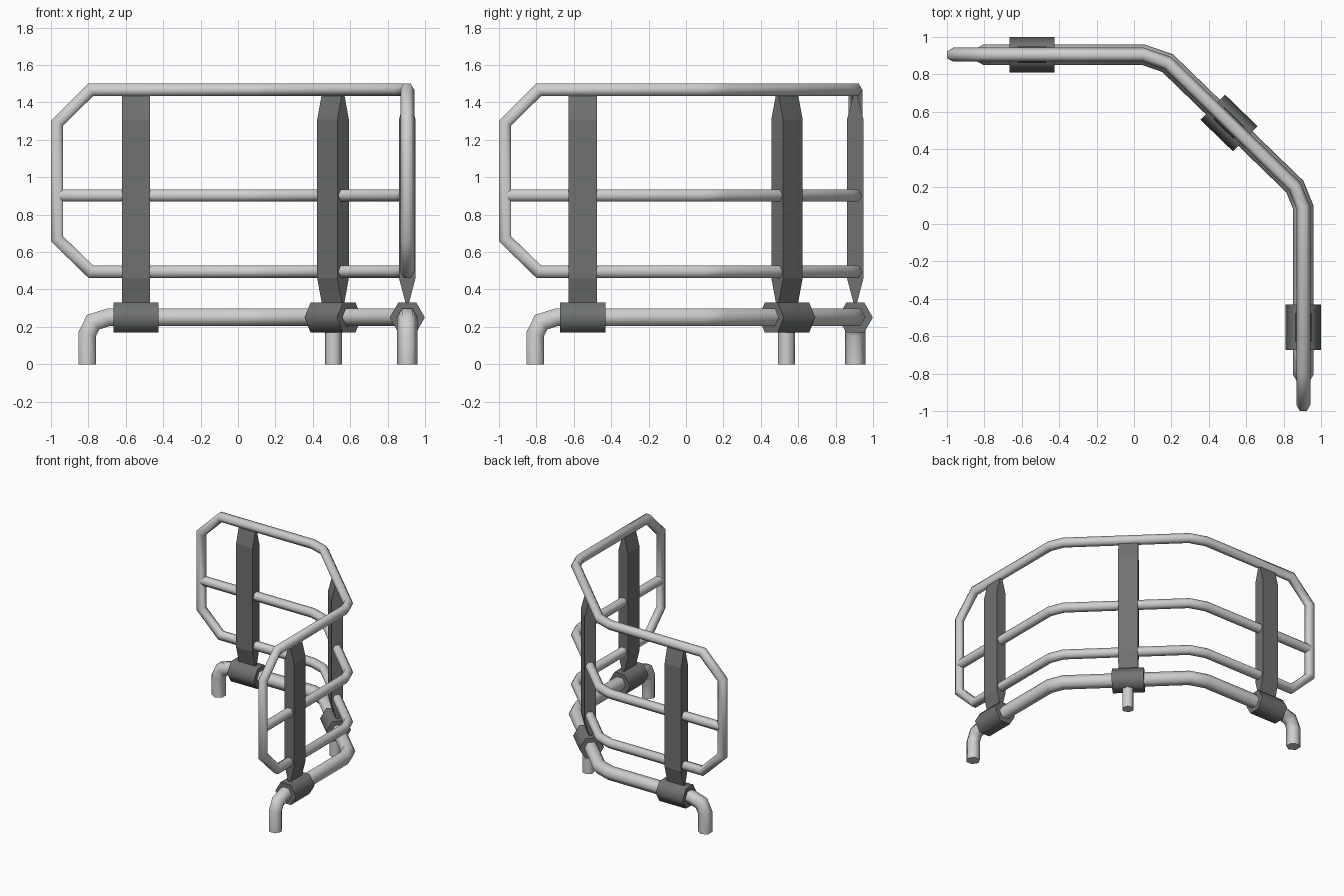
import bpy, math
from mathutils import Vector

if "Cube" in bpy.data.objects:
    bpy.data.objects.remove(bpy.data.objects["Cube"])


def material(name, rgb):
    m = bpy.data.materials.new(name)
    m.diffuse_color = (*rgb, 1)
    m.use_nodes = True
    m.node_tree.nodes["Principled BSDF"].inputs["Base Color"].default_value = m.diffuse_color
    return m


LIGHT = material("light steel", (0.62, 0.62, 0.61))
DARK = material("dark grey", (0.16, 0.17, 0.168))


def make(name, verts, faces, mat, smooth):
    me = bpy.data.meshes.new(name)
    me.from_pydata([tuple(v) for v in verts], [], faces)
    me.materials.append(mat)
    ob = bpy.data.objects.new(name, me)
    bpy.context.collection.objects.link(ob)
    if smooth:
        for p in me.polygons:
            p.use_smooth = True
        me.set_sharp_from_angle(angle=math.radians(70))
    return ob


def out_dir(p, t):
    """Horizontal sideways direction of the barrier at a path point."""
    if p.x < -0.3:
        return Vector((0, 1, 0))
    if p.y < -0.3:
        return Vector((1, 0, 0))
    n = Vector((-t.y, t.x, 0))
    if n.length < 1e-4:
        n = Vector((1, 1, 0))
    n.normalize()
    return n if n.x + n.y > 0 else -n


def tube(name, pts, r, mat, closed=False):
    """Sweep a mitred hexagon along a path."""
    pts = [Vector(p) for p in pts]
    c = len(pts)
    verts, faces = [], []
    for i, p in enumerate(pts):
        a = (p - pts[i - 1]).normalized() if i or closed else None
        b = (pts[(i + 1) % c] - p).normalized() if i < c - 1 or closed else None
        a, b = a or b, b or a
        t = (a + b).normalized()
        k = 1 / t.dot(a)
        n = out_dir(p, t)
        s = n.cross(t).normalized()
        vertical_bend = abs(a.z - b.z) > 1e-3
        kn, ks = (1, k) if vertical_bend else (k, 1)
        for j in range(6):
            q = j * math.pi / 3
            verts.append(p + n * (r * kn * math.cos(q)) + s * (r * ks * math.sin(q)))
    for i in range(c if closed else c - 1):
        o, w = i * 6, (i + 1) % c * 6
        for j in range(6):
            l = (j + 1) % 6
            faces.append((o + j, w + j, w + l, o + l))
    if not closed:
        faces.append(tuple(range(6)))
        faces.append(tuple(reversed(range(c * 6 - 6, c * 6))))
    ob = make(name, verts, faces, mat, True)
    fix_normals(ob)
    return ob


def fix_normals(ob):
    import bmesh
    bm = bmesh.new()
    bm.from_mesh(ob.data)
    bmesh.ops.recalc_face_normals(bm, faces=bm.faces)
    bm.to_mesh(ob.data)
    bm.free()


# Plan of the corner bend shared by every rail
P = 0.905
BEND = [(0.05, P), (0.18, 0.86), (0.86, 0.20), (P, 0.09)]


def mid(z):
    return [(x, y, z) for x, y in BEND]


def ends(profile):
    """Left and right end pieces from (distance, height) points."""
    left = [(d, P, z) for d, z in profile]
    right = [(P, d, z) for d, z in reversed(profile)]
    return left, right


# Base rail with bent-down feet
l, r = ends([(-0.807, 0), (-0.807, 0.16), (-0.775, 0.225), (-0.69, 0.252)])
tube("base_rail", l + mid(0.252) + r, 0.054, LIGHT)

# Closed frame with chamfered corners
l, r = ends([(-0.967, 0.67), (-0.967, 1.29), (-0.787, 1.468)])
bottom_l, bottom_r = (-0.787, P, 0.495), (P, -0.787, 0.495)
tube("upper_frame", l + mid(1.468) + r + [bottom_r] + mid(0.495)[::-1] + [bottom_l],
     0.0375, LIGHT, closed=True)

# Middle rail
l, r = ends([(-0.955, 0.902)])
tube("middle_rail", l + mid(0.902) + r, 0.0375, LIGHT)

# Centre foot
tube("centre_foot", [(0.51, 0.537, 0), (0.51, 0.537, 0.25)], 0.047, LIGHT)

# Posts with wedge-shaped ends, each standing in a hexagonal collar
PROFILE = [(-0.01, 0.30), (0.01, 0.30), (0.01, 0.33), (0.044, 0.46), (0.044, 1.31),
           (0.01, 1.44), (-0.01, 1.44), (-0.044, 1.31), (-0.044, 0.46), (-0.01, 0.33)]
diag = Vector(BEND[2]) - Vector(BEND[1])
for name, (x, y), d in (("left", (-0.545, P), (1, 0)),
                        ("centre", (0.508, 0.54), diag),
                        ("right", (P, -0.552), (0, -1))):
    t = Vector((d[0], d[1], 0)).normalized()
    n = Vector((-t.y, t.x, 0))
    o = Vector((x, y, 0))
    m = len(PROFILE)
    verts = [o + t * s + n * u + Vector((0, 0, z)) for s in (-0.075, 0.075) for u, z in PROFILE]
    faces = [(i, (i + 1) % m, (i + 1) % m + m, i + m) for i in range(m)]
    faces += [tuple(range(m))[::-1], tuple(range(m, 2 * m))]
    fix_normals(make(name + "_post", verts, faces, DARK, False))
    o.z = 0.25
    tube(name + "_collar", [o - t * 0.121, o + t * 0.121], 0.094, DARK)
